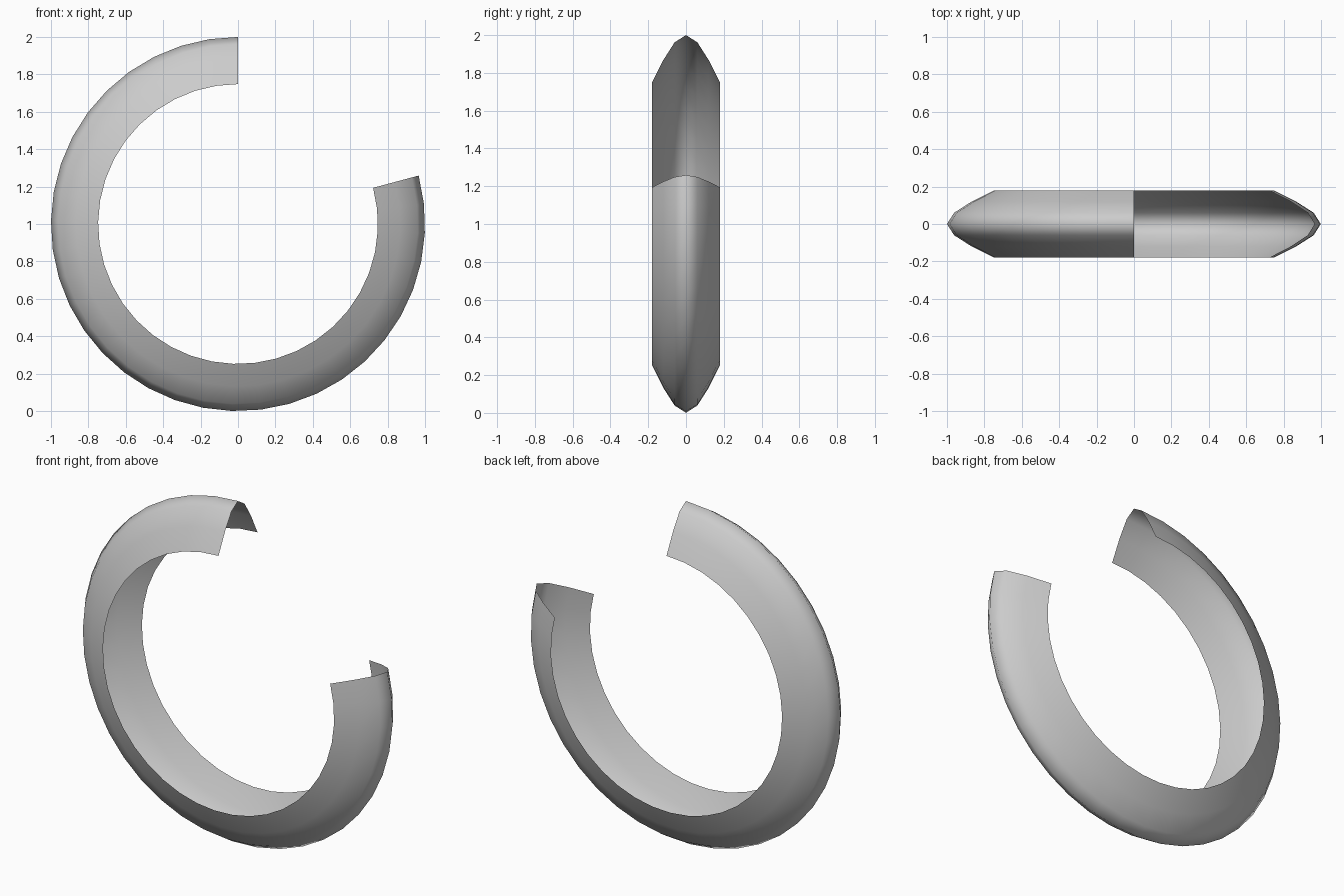
import bpy, bmesh, math
from mathutils import Vector

cube = bpy.data.objects.get("Cube")
if cube:
    bpy.data.objects.remove(cube, do_unlink=True)

# Plain grey material
grey = bpy.data.materials.new("plain grey")
grey.use_nodes = True
colour = (0.6, 0.6, 0.6, 1)
grey.diffuse_color = colour
grey.node_tree.nodes["Principled BSDF"].inputs["Base Color"].default_value = colour

# Half of the channel section: (distance from mid-plane, radius)
half = [(0.18, 0.748), (0.12, 0.868), (0.06, 0.962)]
section = [(-y, r) for y, r in half] + [(0, 1)] + [(y, r) for y, r in reversed(half)]

# Open-ended, hollow ring: sweep the section from the top round the left side
bm = bmesh.new()
verts = [bm.verts.new((0, y, 1 + r)) for y, r in section]
edges = [bm.edges.new(pair) for pair in zip(verts, verts[1:])]
bmesh.ops.spin(bm, geom=verts + edges, cent=(0, 0, 1), axis=(0, -1, 0),
               angle=math.radians(285), steps=32)

# Turn the faces outwards
bm.normal_update()
for face in bm.faces:
    centre = face.calc_center_median()
    if face.normal.dot(Vector((centre.x, 0, centre.z - 1))) < 0:
        face.normal_flip()
    face.smooth = True

mesh = bpy.data.meshes.new("open_ring_shell")
bm.to_mesh(mesh)
bm.free()
mesh.materials.append(grey)
ring = bpy.data.objects.new("open_ring_shell", mesh)
bpy.context.collection.objects.link(ring)
